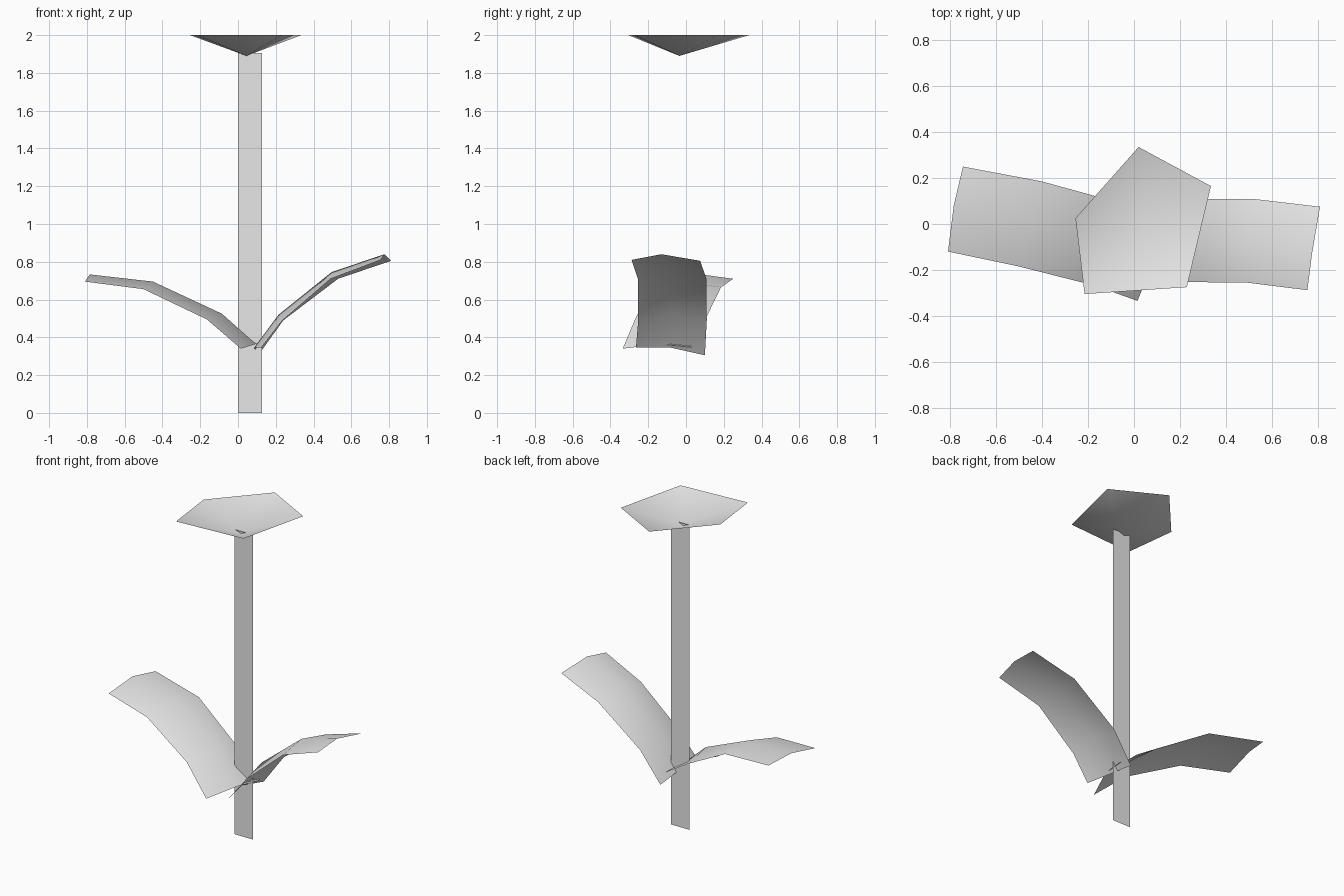
import bpy
import bmesh

cube = bpy.data.objects.get("Cube")
if cube:
    bpy.data.objects.remove(cube, do_unlink=True)

# One plain grey for the whole plant
GREY = (0.8, 0.8, 0.8, 1.0)
grey = bpy.data.materials.new("plain_grey")
grey.use_nodes = True
grey.diffuse_color = GREY
grey.node_tree.nodes["Principled BSDF"].inputs["Base Color"].default_value = GREY


def finish(name, bm, up=True):
    """Turn a sheet bmesh into an object, with its normals facing up."""
    bm.normal_update()
    if up and sum(f.normal.z for f in bm.faces) < 0:
        bmesh.ops.reverse_faces(bm, faces=bm.faces[:])
    mesh = bpy.data.meshes.new(name)
    bm.to_mesh(mesh)
    bm.free()
    mesh.materials.append(grey)
    mesh.shade_smooth()
    obj = bpy.data.objects.new(name, mesh)
    bpy.context.scene.collection.objects.link(obj)
    return obj


def leaf(name, rows):
    """Loft a creased sheet through rows of front edge, ridge, back edge."""
    bm = bmesh.new()
    grid = [[bm.verts.new(p) for p in row] for row in rows]
    for a, b in zip(grid, grid[1:]):
        for i in range(len(a) - 1):
            bm.faces.new((a[i], b[i], b[i + 1], a[i + 1]))
    return finish(name, bm)


# Stem: a single flat upright strip
bm = bmesh.new()
bm.faces.new([bm.verts.new((x, -0.035, z))
              for x, z in ((0, 0), (0.127, 0), (0.127, 1.905), (0, 1.905))])
finish("stem", bm, up=False)

# Flower: shallow five-sided cup fanned from its lowest point
RIM = ((0.02, 0.335), (0.335, 0.165), (0.23, -0.275), (-0.215, -0.305), (-0.255, 0.025))
bm = bmesh.new()
centre = bm.verts.new((0.045, -0.035, 1.89))
rim = [bm.verts.new((x, y, 2)) for x, y in RIM]
for i, v in enumerate(rim):
    bm.faces.new((centre, v, rim[i - 1]))
finish("flower_cup", bm)

# Leaves: arched sheets with a raised midrib, from root to tip
leaf("left_leaf", [
    [(0.122, -0.265, 0.345), (0.085, -0.08, 0.345), (0.107, 0.1, 0.305)],
    [(0.235, -0.253, 0.49), (0.215, -0.075, 0.52), (0.24, 0.11, 0.49)],
    [(0.49, -0.255, 0.71), (0.495, -0.08, 0.745), (0.53, 0.108, 0.71)],
    [(0.755, -0.288, 0.81), (0.775, -0.13, 0.84), (0.81, 0.075, 0.805)],
])
leaf("right_leaf", [
    [(0.015, -0.335, 0.34), (0.095, -0.14, 0.365), (0.13, 0.03, 0.347)],
    [(-0.165, -0.27, 0.495), (-0.085, -0.075, 0.525), (-0.09, 0.1, 0.49)],
    [(-0.5, -0.185, 0.655), (-0.45, 0, 0.695), (-0.4, 0.185, 0.665)],
    [(-0.81, -0.12, 0.695), (-0.785, 0.08, 0.733), (-0.745, 0.25, 0.71)],
])
